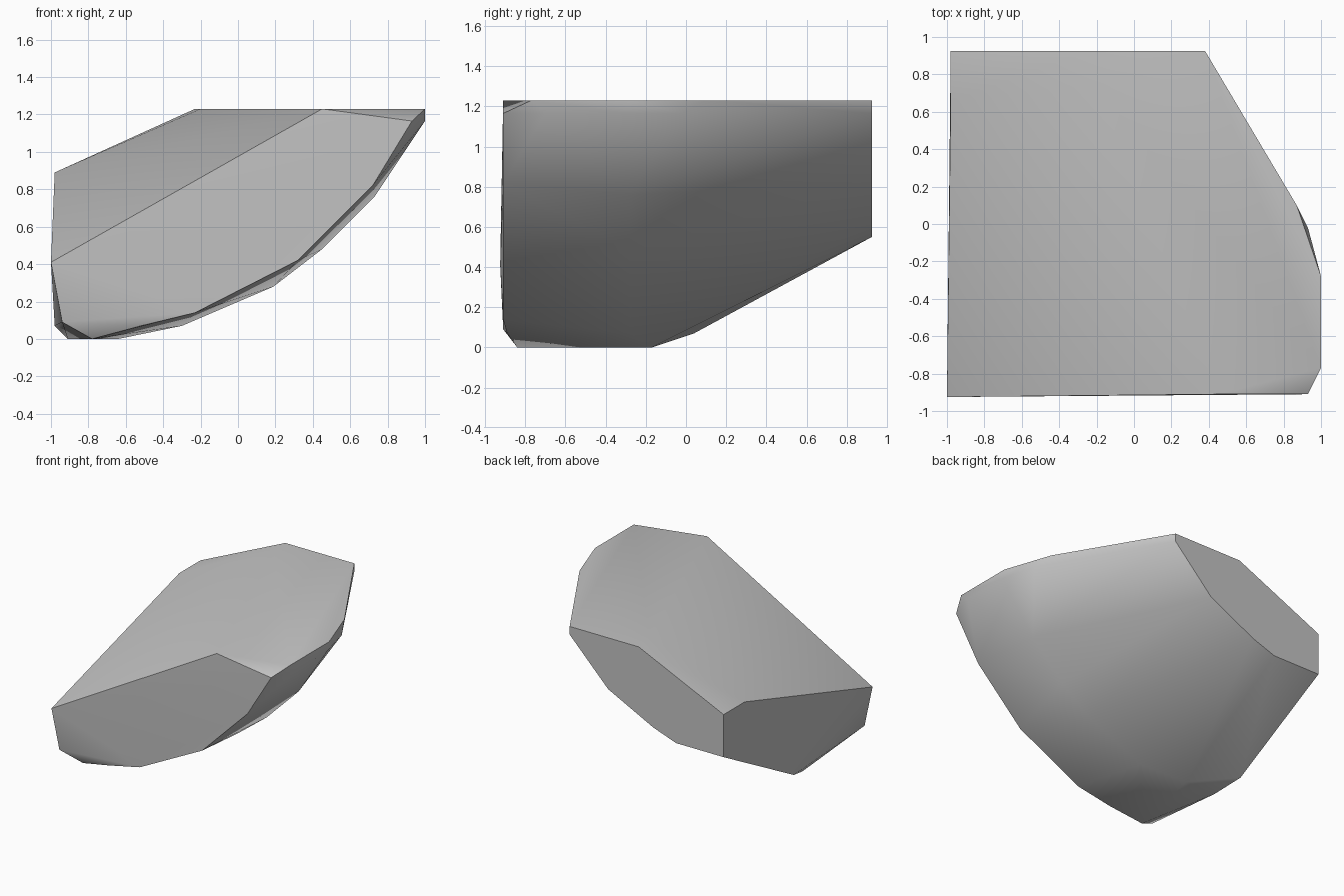
import bpy
import bmesh
import math

# Remove only the default cube
default_cube = bpy.data.objects.get("Cube")
if default_cube:
    bpy.data.objects.remove(default_cube, do_unlink=True)


def make_material(name, colour):
    material = bpy.data.materials.new(name)
    material.use_nodes = True
    material.diffuse_color = colour
    shader = next(n for n in material.node_tree.nodes if n.type == "BSDF_PRINCIPLED")
    shader.inputs["Base Color"].default_value = colour
    return material


def at_depth(y, profile):
    """Place an x, z profile at one depth."""
    return [(x, y, z) for x, z in profile]


def at_height(z, outline):
    """Place an x, y outline at one height."""
    return [(x, y, z) for x, y in outline]


TOP = 1.23      # height of the flat upper face
RIM = 1.165     # bottom of the narrow rim under it

# Cleaved front face, with its lower lip curling under
front_profile = at_depth(-0.91, [(0.45, TOP), (0.93, RIM), (0.72, 0.82),
                                 (0.32, 0.42), (-0.23, 0.14), (-0.94, 0.09)])
front_lip = [(-1, -0.925, 0.41), (-0.52, -0.89, 0.07), (-0.78, -0.84, 0)]

# Bulging keel through the middle of the underside
keel_profile = at_depth(-0.28, [(-0.3, 0.07), (0.19, 0.28),
                                (0.45, 0.48), (0.73, 0.76)])

# Flat back face
back_profile = at_depth(0.925, [(-0.98, 0.55), (-0.98, 0.89), (-0.23, TOP),
                                (0.38, TOP), (0.38, RIM), (0.04, 0.82),
                                (-0.36, 0.62), (-0.56, 0.55)])

# Upper face and the narrow rim beneath its edge
upper_outline = at_height(TOP, [(-0.2, 0.74), (0.87, 0.1), (1, -0.28), (1, -0.77)])
rim_outline = at_height(RIM, [(0.93, -0.02), (1, -0.3), (1, -0.7)])

# Foot and left side corners
foot_outline = at_height(0, [(-0.64, -0.17), (-0.91, -0.17)])
side_corners = [(-0.98, 0.66, 0.89), (-0.98, 0.04, 0.07)]

# Wrap all the profiles in one faceted solid
bm = bmesh.new()
for point in (front_profile + front_lip + keel_profile + back_profile
              + upper_outline + rim_outline + foot_outline + side_corners):
    bm.verts.new(point)
bmesh.ops.convex_hull(bm, input=list(bm.verts))
loose = [v for v in bm.verts if not v.link_faces]
bmesh.ops.delete(bm, geom=loose, context="VERTS")
bmesh.ops.dissolve_limit(bm, angle_limit=math.radians(1),
                         verts=list(bm.verts), edges=list(bm.edges))
bmesh.ops.recalc_face_normals(bm, faces=list(bm.faces))

mesh = bpy.data.meshes.new("rock")
bm.to_mesh(mesh)
bm.free()
mesh.materials.append(make_material("stone grey", (0.55, 0.55, 0.55, 1)))
rock = bpy.data.objects.new("rock", mesh)
bpy.context.collection.objects.link(rock)

# Soft shading across the underside, crisp cleaved edges
for other in bpy.context.selected_objects:
    other.select_set(False)
rock.select_set(True)
bpy.context.view_layer.objects.active = rock
bpy.ops.object.shade_smooth_by_angle(angle=math.radians(40))
